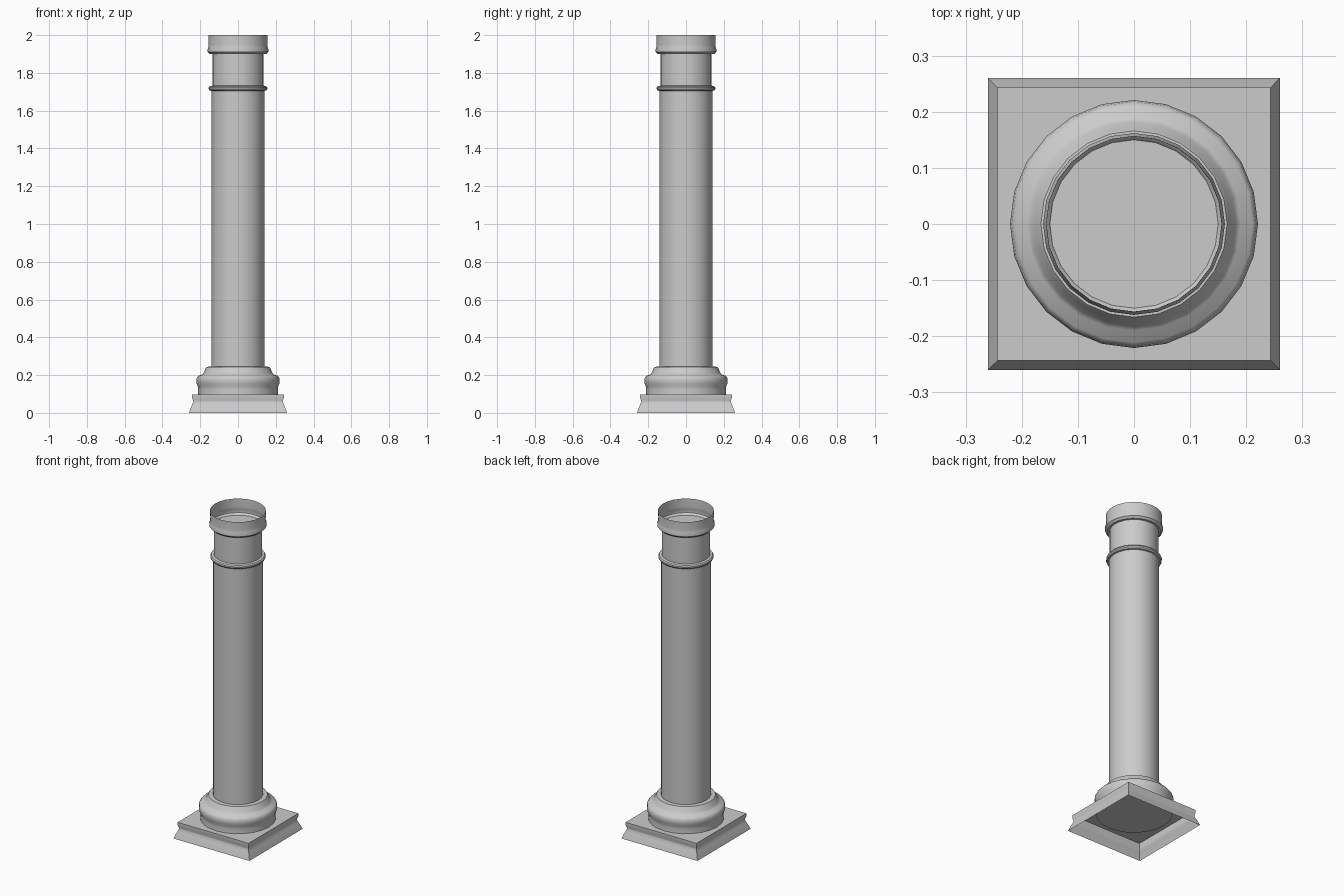
import bpy, bmesh, math

if "Cube" in bpy.data.objects:
    bpy.data.objects.remove(bpy.data.objects["Cube"])


def lathe(name, profile, sides=24, turn=0.0, scale=1.0, cap_bottom=False, cap_top=False, angle=35):
    """Spin (radius, height) points round the z axis into one shell."""
    bm = bmesh.new()
    rings = []
    for r, z in profile:
        rings.append([bm.verts.new((r * scale * math.cos(turn + math.tau * i / sides),
                                    r * scale * math.sin(turn + math.tau * i / sides), z))
                      for i in range(sides)])
    for low, high in zip(rings, rings[1:]):
        for i in range(sides):
            j = (i + 1) % sides
            bm.faces.new((low[i], low[j], high[j], high[i]))
    if cap_bottom:
        bm.faces.new(rings[0][::-1])
    if cap_top:
        bm.faces.new(rings[-1])
    mesh = bpy.data.meshes.new(name)
    bm.to_mesh(mesh)
    bm.free()
    obj = bpy.data.objects.new(name, mesh)
    bpy.context.collection.objects.link(obj)
    bpy.ops.object.select_all(action='DESELECT')
    obj.select_set(True)
    bpy.context.view_layer.objects.active = obj
    bpy.ops.object.shade_smooth_by_angle(angle=math.radians(angle))
    return obj


# Square plinth, hollow and open underneath
lathe("plinth", [(0.26, 0), (0.256, 0.012), (0.245, 0.04), (0.238, 0.055), (0.238, 0.065),
                 (0.243, 0.08), (0.243, 0.098)],
      sides=4, turn=math.pi / 4, scale=math.sqrt(2), cap_top=True)

# Round moulded base
lathe("base_moulding", [(0.213, 0.092), (0.211, 0.125), (0.213, 0.14), (0.219, 0.155),
                        (0.221, 0.172), (0.218, 0.188), (0.211, 0.196), (0.19, 0.203),
                        (0.182, 0.212), (0.172, 0.235), (0.166, 0.244), (0.14, 0.245)],
      cap_bottom=True)

# Shaft
lathe("shaft", [(0.14, 0.24), (0.14, 1.71)])

# Thin collar ring
lathe("collar_ring", [(0.14, 1.705), (0.15, 1.707), (0.155, 1.714), (0.155, 1.722),
                      (0.15, 1.729), (0.136, 1.732)])

# Neck, closed at the top
lathe("neck", [(0.136, 1.728), (0.136, 1.902)], cap_top=True)

# Capital: open cup
lathe("capital", [(0.136, 1.9), (0.15, 1.9), (0.153, 1.905), (0.161, 1.911), (0.162, 1.92),
                  (0.157, 1.935), (0.156, 1.95), (0.157, 2.0)])
